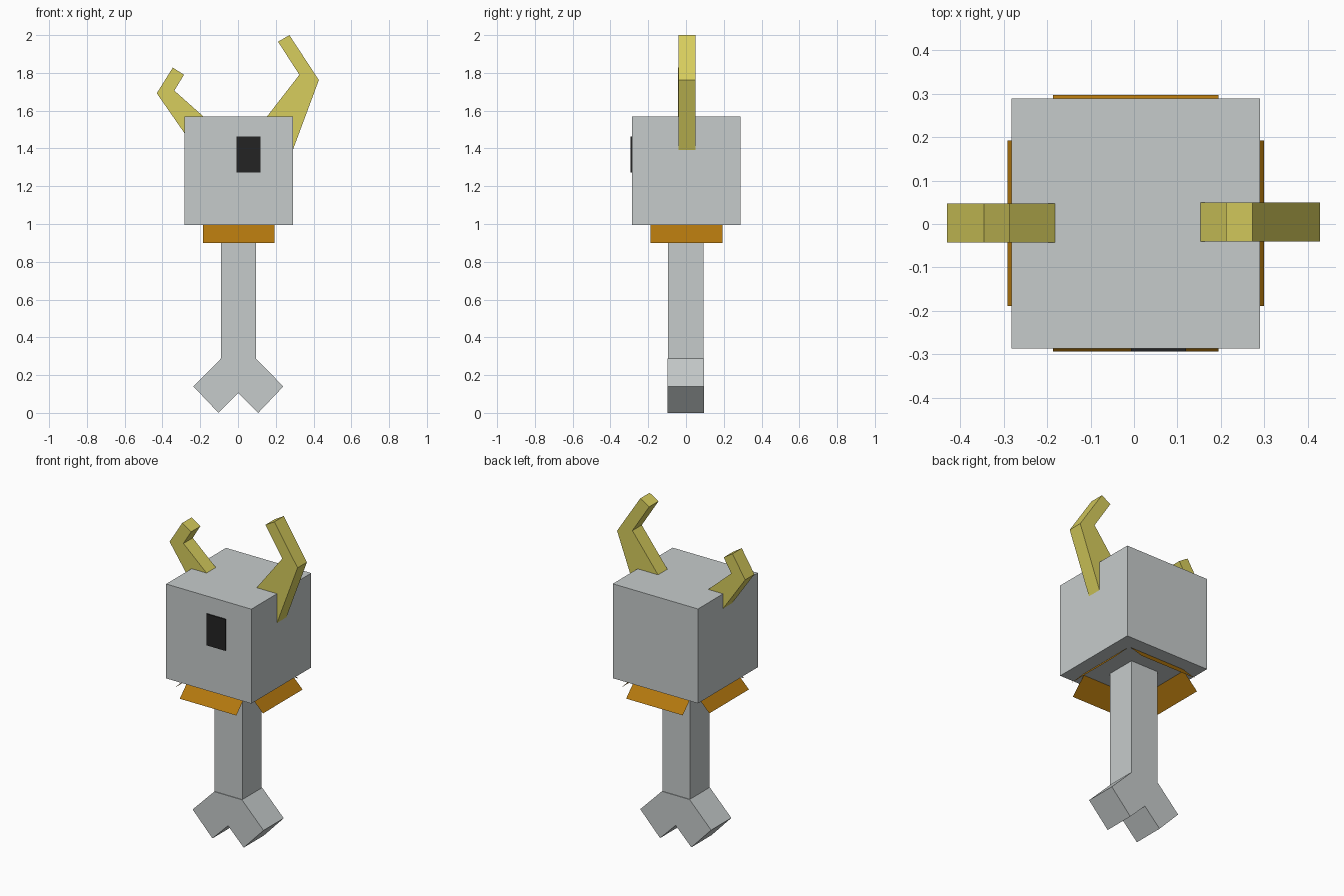
import bpy
import bmesh
from math import radians
from mathutils import Matrix, Vector

cube = bpy.data.objects.get("Cube")
if cube:
    bpy.data.objects.remove(cube, do_unlink=True)


def material(name, color):
    mat = bpy.data.materials.new(name)
    mat.use_nodes = True
    rgba = (*color, 1.0)
    mat.diffuse_color = rgba
    bsdf = mat.node_tree.nodes["Principled BSDF"]
    bsdf.inputs["Base Color"].default_value = rgba
    bsdf.inputs["Roughness"].default_value = 0.8
    return mat


GREY = material("pale_grey", (0.565, 0.60, 0.60))
HORN = material("horn_yellow", (0.68, 0.61, 0.11))
ORANGE = material("collar_orange", (0.456, 0.188, 0.0045))
BLACK = material("eye_black", (0.0175, 0.0175, 0.0175))


def finish(name, bm, mat):
    mesh = bpy.data.meshes.new(name)
    bm.to_mesh(mesh)
    bm.free()
    mesh.materials.append(mat)
    obj = bpy.data.objects.new(name, mesh)
    bpy.context.collection.objects.link(obj)
    return obj


def box(name, low, high, mat):
    """Axis-aligned box between two corners."""
    low, high = Vector(low), Vector(high)
    bm = bmesh.new()
    bmesh.ops.create_cube(bm, size=1.0)
    bmesh.ops.scale(bm, vec=high - low, verts=bm.verts)
    bmesh.ops.translate(bm, vec=(low + high) / 2, verts=bm.verts)
    return finish(name, bm, mat)


def slab(name, outline, y0, y1, mat):
    """Outline in the xz plane, extruded from y0 to y1."""
    bm = bmesh.new()
    face = bm.faces.new([bm.verts.new((x, y0, z)) for x, z in outline])
    geom = bmesh.ops.extrude_face_region(bm, geom=[face])["geom"]
    verts = [v for v in geom if isinstance(v, bmesh.types.BMVert)]
    bmesh.ops.translate(bm, vec=(0, y1 - y0, 0), verts=verts)
    bmesh.ops.recalc_face_normals(bm, faces=bm.faces)
    return finish(name, bm, mat)


CX = 0.004  # body axis, slightly off centre because the horns differ

# Head and single eye
box("head", (CX - 0.286, -0.286, 0.995), (CX + 0.286, 0.288, 1.568), GREY)
box("eye", (-0.007, -0.293, 1.272), (0.12, -0.285, 1.463), BLACK)

# Leg with a forked foot
box("leg", (CX - 0.095, -0.094, 0.15), (CX + 0.091, 0.092, 1.0), GREY)
half = [(0.0, 0.105), (0.105, 0.0), (0.238, 0.14), (0.093, 0.287)]
fork = half + [(-x, z) for x, z in reversed(half[1:])]
slab("foot", [(x + 0.002, z) for x, z in fork], -0.098, 0.096, GREY)

# Four thin collar flaps flaring out at 45 degrees below the head
for i, side in enumerate(("front", "left", "back", "right")):
    bm = bmesh.new()
    corners = [(-0.19, -0.295, 0.9), (0.19, -0.295, 0.9),
               (0.19, -0.193, 1.002), (-0.19, -0.193, 1.002)]
    bm.faces.new([bm.verts.new(c) for c in corners])
    bm.transform(Matrix.Translation((CX, 0.002, 0))
                 @ Matrix.Rotation(radians(90 * i), 4, "Z"))
    finish("collar_" + side, bm, ORANGE)

# Bent horns, a large one on the left and a short one on the right
slab("left_horn", [(0.10, 1.50), (0.325, 1.79), (0.212, 1.965), (0.272, 2.0),
                   (0.428, 1.762), (0.273, 1.345)], -0.040, 0.050, HORN)
slab("right_horn", [(-0.13, 1.522), (-0.337, 1.706), (-0.286, 1.79),
                    (-0.345, 1.828), (-0.43, 1.692), (-0.255, 1.44)],
     -0.042, 0.047, HORN)
